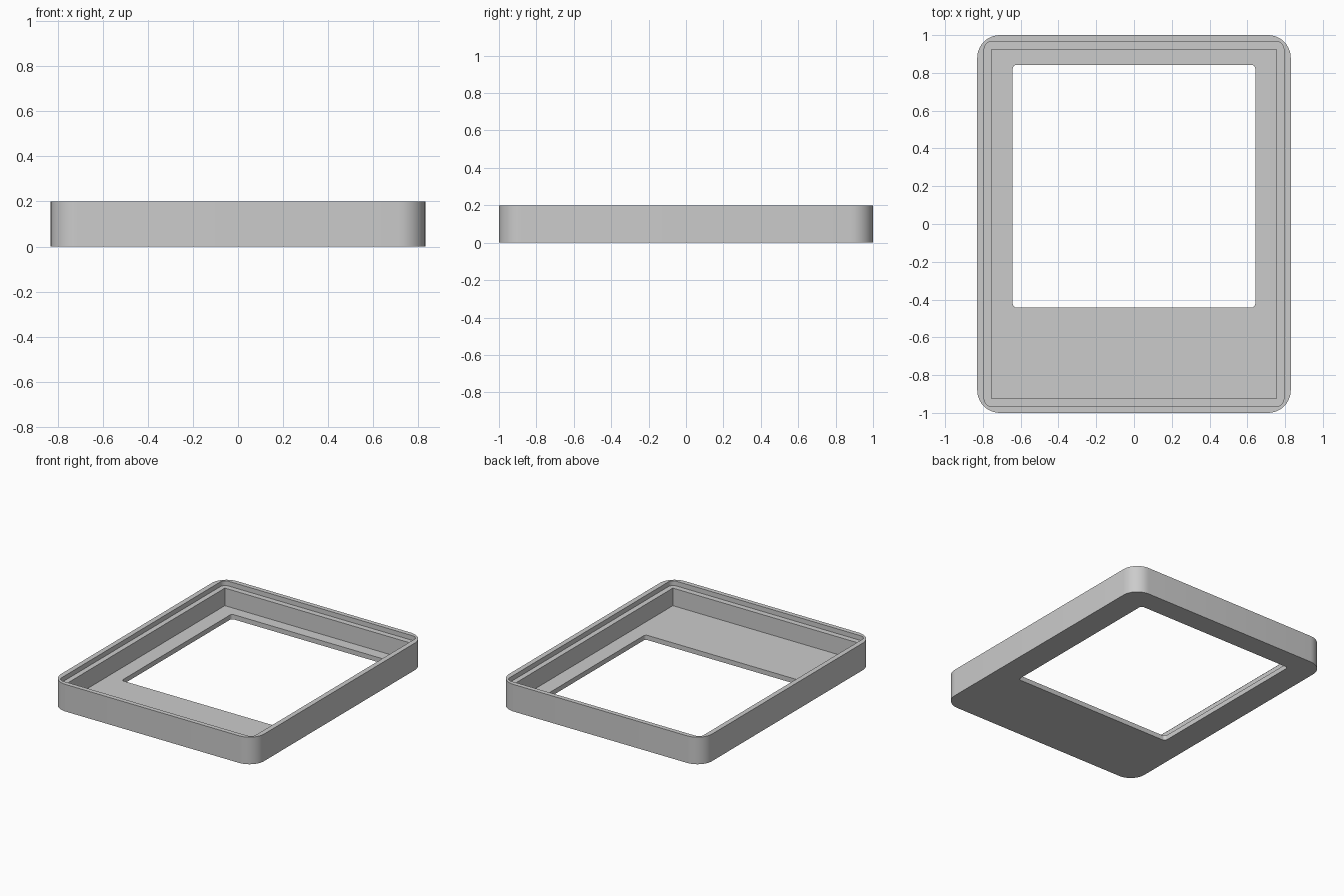
import bpy
import bmesh
from math import sin, cos, pi, radians

cube = bpy.data.objects.get("Cube")
if cube:
    bpy.data.objects.remove(cube, do_unlink=True)

STEPS = 10  # segments per rounded corner

grey = bpy.data.materials.new("light_grey")
grey.use_nodes = True
colour = (0.6, 0.6, 0.6, 1)
grey.diffuse_color = colour
grey.node_tree.nodes["Principled BSDF"].inputs["Base Color"].default_value = colour


def rounded_loop(bm, half_x, half_y, radius, z, centre_y=0):
    """Ring of vertices around a rounded rectangle, anticlockwise."""
    verts = []
    corners = [(1, 1), (-1, 1), (-1, -1), (1, -1)]
    for i, (sx, sy) in enumerate(corners):
        for k in range(STEPS + 1):
            a = (i + k / STEPS) * pi / 2
            x = sx * (half_x - radius) + radius * cos(a)
            y = centre_y + sy * (half_y - radius) + radius * sin(a)
            verts.append(bm.verts.new((x, y, z)))
    return verts


HEIGHT, LEDGE, FLOOR = 0.2, 0.165, 0.035
OUTER = (0.83, 1.0, 0.12)
RECESS = (0.793, 0.966, 0.04)
CAVITY = (0.755, 0.925, 0)
WINDOW = (0.642, 0.642, 0.02)
WINDOW_Y = 0.2

bm = bmesh.new()
loops = [
    rounded_loop(bm, *OUTER, 0),               # outer wall
    rounded_loop(bm, *OUTER, HEIGHT),
    rounded_loop(bm, *RECESS, HEIGHT),         # rim and stepped ledge
    rounded_loop(bm, *RECESS, LEDGE),
    rounded_loop(bm, *CAVITY, LEDGE),          # square-cornered cavity
    rounded_loop(bm, *CAVITY, FLOOR),
    rounded_loop(bm, *WINDOW, FLOOR, WINDOW_Y),  # window through the floor
    rounded_loop(bm, *WINDOW, 0, WINDOW_Y),
]

# Join each ring to the next, and the last back to the first
for i, lower in enumerate(loops):
    upper = loops[(i + 1) % len(loops)]
    for j in range(len(lower)):
        n = (j + 1) % len(lower)
        bm.faces.new((lower[j], lower[n], upper[n], upper[j]))

bmesh.ops.remove_doubles(bm, verts=bm.verts, dist=0.0001)
bmesh.ops.recalc_face_normals(bm, faces=bm.faces)

mesh = bpy.data.meshes.new("bezel_frame")
bm.to_mesh(mesh)
bm.free()
mesh.materials.append(grey)
frame = bpy.data.objects.new("bezel_frame", mesh)
bpy.context.collection.objects.link(frame)

# Smooth corners, crisp edges
bpy.ops.object.select_all(action="DESELECT")
frame.select_set(True)
bpy.context.view_layer.objects.active = frame
bpy.ops.object.shade_smooth_by_angle(angle=radians(30))
